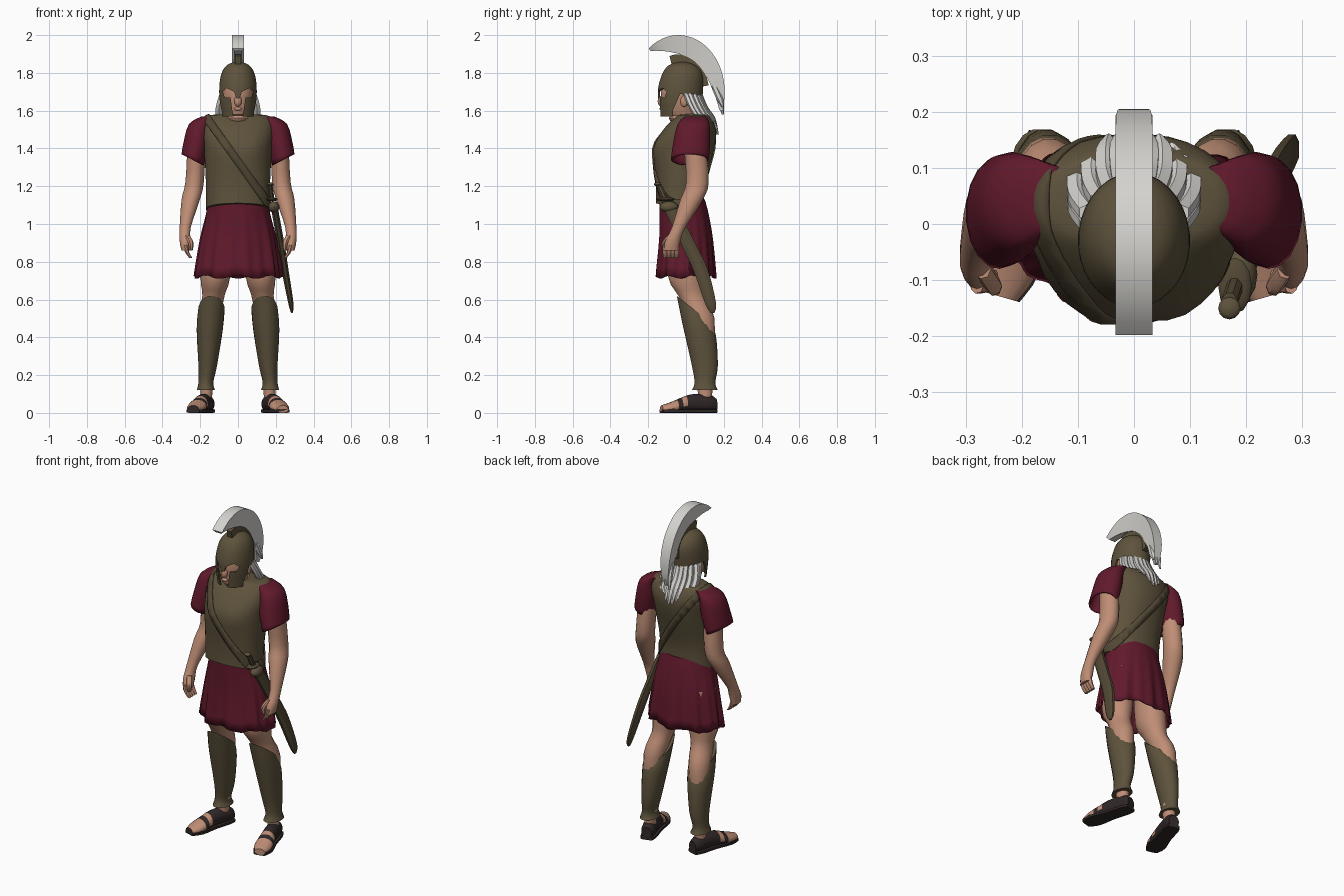
import bpy, bmesh, math, random
from mathutils import Vector

if "Cube" in bpy.data.objects:
    bpy.data.objects.remove(bpy.data.objects["Cube"], do_unlink=True)
random.seed(4)


def material(name, *rgb):
    mat = bpy.data.materials.new(name)
    mat.use_nodes = True
    mat.diffuse_color = (*rgb, 1)
    shader = mat.node_tree.nodes["Principled BSDF"]
    shader.inputs["Base Color"].default_value = (*rgb, 1)
    shader.inputs["Roughness"].default_value = .8
    return mat


BRONZE = material("aged bronze", .11, .085, .045)
SHEATH = material("dark scabbard brown", .085, .065, .035)
SKIN = material("skin", .52, .27, .18)
RED = material("crimson cloth", .12, .01, .025)
WHITE = material("white horsehair", .66, .65, .62)
LEATHER = material("black brown leather", .03, .02, .02)


def finish(name, bm, mats, rule=None, angle=40):
    bmesh.ops.recalc_face_normals(bm, faces=bm.faces)
    mesh = bpy.data.meshes.new(name)
    bm.to_mesh(mesh)
    bm.free()
    for mat in mats if isinstance(mats, list) else [mats]:
        mesh.materials.append(mat)
    for poly in mesh.polygons:
        poly.use_smooth = True
        if rule:
            poly.material_index = rule(poly.center)
    mesh.set_sharp_from_angle(angle=math.radians(angle))
    obj = bpy.data.objects.new(name, mesh)
    bpy.context.collection.objects.link(obj)
    return obj


def spline(keys, steps):
    """Smooth curve through tuples of equal length."""
    out = []
    last = len(keys) - 1
    for i in range(last):
        before, start, end, after = (keys[max(0, min(last, i + k))] for k in (-1, 0, 1, 2))
        for step in range(steps):
            t = step / steps
            out.append([q + t * ((r - p) + t * ((2*p - 5*q + 4*r - w) + t * (3*q - p - 3*r + w))) / 2
                        for p, q, r, w in zip(before, start, end, after)])
    return out + [list(keys[-1])]


def bridge(name, sections, mats, caps=(True, True), **options):
    bm = bmesh.new()
    rows = [[bm.verts.new(point) for point in section] for section in sections]
    for low, high in zip(rows, rows[1:]):
        for j in range(len(low)):
            bm.faces.new((low[j - 1], low[j], high[j], high[j - 1]))
    for row, wanted in zip((rows[0], rows[-1]), caps):
        if wanted:
            bm.faces.new(row)
    return finish(name, bm, mats, **options)


def loft(name, rings, mats, n=14, steps=3, side=1, depth=1.2, along_y=False, power=1,
         warp=None, **options):
    """Rings: x, y, z, radius, optional second radius, front tilt and outer tilt."""
    keys = []
    for x, y, z, a, *rest in rings:
        b, front, outer = (rest or [a * depth]) + [0] * (3 - len(rest or [a]))
        keys.append((x, y, z, a, b, front, outer))
    sections = []
    for x, y, z, a, b, front, outer in spline(keys, steps):
        row = []
        for j in range(n):
            turn = math.tau * (j + .5) / n
            c, s = (math.copysign(abs(f) ** power, f) for f in (math.cos(turn), math.sin(turn)))
            if along_y:
                point = Vector((x + a * c, y, z + b * s))
            else:
                point = Vector((x + a * c, y + b * s, z - front * s + outer * c))
            if warp:
                point = warp(point, turn)
            row.append((point.x * side, point.y, point.z))
        sections.append(row)
    return bridge(name, sections, mats, **options)


def blob(name, centre, radii, mat):
    bm = bmesh.new()
    bmesh.ops.create_uvsphere(bm, u_segments=12, v_segments=8, radius=1)
    bmesh.ops.scale(bm, vec=radii, verts=bm.verts)
    bmesh.ops.translate(bm, vec=centre, verts=bm.verts)
    return finish(name, bm, mat)


def solidify(obj, thickness):
    mod = obj.modifiers.new("thickness", 'SOLIDIFY')
    mod.thickness, mod.offset = thickness, -1
    return obj


def apply_all(obj):
    bpy.context.view_layer.objects.active = obj
    for mod in list(obj.modifiers):
        bpy.ops.object.modifier_apply(modifier=mod.name)


def cut(obj, ends):
    cutter = bridge("cutter", ends, BRONZE)
    cutter.hide_render = True
    mod = obj.modifiers.new("cut", 'BOOLEAN')
    mod.operation, mod.solver, mod.object = 'DIFFERENCE', 'EXACT', cutter
    apply_all(obj)
    bpy.data.objects.remove(cutter, do_unlink=True)


def overlay(name, source, mat, planes, lift):
    """Raised plate copied from a surface between cutting planes."""
    bm = bmesh.new()
    bm.from_mesh(source.data)
    for point, normal in planes:
        bmesh.ops.bisect_plane(bm, geom=bm.verts[:] + bm.edges[:] + bm.faces[:],
                               plane_co=point, plane_no=normal, clear_outer=True)
    bm.normal_update()
    for vert, move in [(vert, vert.normal * lift) for vert in bm.verts]:
        vert.co += move
    return solidify(finish(name, bm, mat), lift * 1.3)


# Cuirass with a dipped front hem and chest relief
def muscle(point, turn):
    if point.y < 0:
        spread = Vector((abs(point.x) - .08, point.z - 1.39)).length / .05
        point.y -= .01 * math.exp(-spread * spread)
    return point


cuirass = loft("cuirass", [
    (0, -.03, 1.08, .17, .13, .03), (0, -.03, 1.2, .17, .13), (0, -.01, 1.4, .18, .16),
    (0, .02, 1.5, .19, .14), (0, .04, 1.57, .17, .09), (0, .04, 1.58, .07, .07)],
    BRONZE, n=32, steps=4, power=.9, warp=muscle)

# Shoulder plates and the baldric running from right shoulder to left hip
for side, word in ((1, "left"), (-1, "right")):
    overlay(word + "_shoulder_plate", cuirass, BRONZE,
            [((side * .1, 0, 0), (-side, 0, .1)), ((0, 0, 1.43), (0, 0, -1))], .01)
slope = Vector((1.4, 0, 1)).normalized()
middle = Vector((0, 0, 1.33))
overlay("baldric", cuirass, SHEATH,
        [(middle + slope * .02, slope), (middle - slope * .02, -slope)], .007)


# Pleated skirt
def pleat(point, turn):
    flare = max(0, min(1, (1.1 - point.z) * 3))
    fold = 1 + flare * (.03 * math.sin(17 * turn) + .03 * math.sin(9 * turn + 1))
    return Vector((point.x * fold, point.y * fold, point.z + flare * math.sin(7 * turn) / 120))


solidify(loft("skirt", [(0, -.02, 1.13, .16, .12), (0, -.01, 1.05, .17, .13),
                        (0, 0, .92, .2, .14), (0, 0, .72, .23, .155)],
              RED, n=96, caps=(True, False), warp=pleat), .008)

# Head and neck
loft("head", [(0, .02, 1.5, .07), (0, 0, 1.57, .06), (0, -.03, 1.58, .06, .09),
              (0, -.03, 1.65, .08, .1), (0, -.03, 1.72, .08, .1), (0, -.02, 1.8, .06)], SKIN, n=20)
blob("neckline", (0, 0, 1.56), (.07, .09, .04), SKIN)
blob("nose", (0, -.13, 1.65), (.02, .02, .03), SKIN)
blob("lips", (0, -.13, 1.61), (.02, .01, .01), SKIN)

# Helmet shell with face opening and ear notches
helmet = loft("helmet", [
    (0, -.03, 1.57, .09), (0, -.03, 1.7, .1), (0, -.02, 1.79, .09), (0, -.02, 1.84, .06),
    (0, -.02, 1.86, .01)], BRONZE, n=32, steps=4, caps=(False, True))
solidify(helmet, .01)
apply_all(helmet)
half = [(0, 1.66), (.01, 1.67), (.02, 1.7), (.06, 1.72), (.08, 1.7), (.07, 1.67),
        (.04, 1.67), (.03, 1.6), (.01, 1.5)]
outline = half + [(-x, z) for x, z in half[:0:-1]]
cut(helmet, [[(x, y, z) for x, z in outline] for y in (-.3, -.05)])
notch = [(-.07, 1.5), (-.07, 1.6), (-.03, 1.69), (0, 1.68), (.02, 1.64), (.2, 1.62), (.2, 1.5)]
cut(helmet, [[(x, y, z) for y, z in notch] for x in (-.3, .3)])
helmet.data.set_sharp_from_angle(angle=math.radians(35))
for side, word in ((1, "left"), (-1, "right")):
    blob(word + "_ear", (side * .08, -.01, 1.65), (.01, .02, .03), SKIN)


# Crest and holder: fans swept along one elliptical arc over the helmet
def fan(name, mat, first, last, shape):
    sections = []
    for i in range(25):
        u = i / 12 - 1
        angle = math.radians(first + (last - first) * i / 24)
        inner, outer, thin, wide = shape(u)
        section = []
        for scale, half_width in ((inner, thin), (outer, wide)):
            y = .245 * scale * math.cos(angle) - .04
            z = .3 * scale * math.sin(angle) + 1.7
            ends = [(-half_width, y, z), (half_width, y, z)]
            section += ends if not section else ends[::-1]
        sections.append(section)
    return bridge(name, sections, mat)


def crest_shape(u):
    taper = 1 - max(0, u) ** 4 * .7
    return .64 + .3 * abs(u) ** 3, 1, .02 * taper, .033 * taper


fan("crest", WHITE, 130, -20, crest_shape)
fan("crest_holder", BRONZE, 107, 10, lambda u: (.45, .66, .015, .015))

# Loose hair falling on the back
for layer in (0, .02):
    for i in range(9):
        u = i / 4 - 1
        y = -.05 * u * u - layer
        tip = 1.5 + .06 * u * u + random.uniform(-.03, .02)
        loft("hair_lock", [(.08 * u, y + .07, 1.69, .02), (.1 * u, y + .1, 1.62, .02),
                           (.1 * u, y + .14, 1.56, .02), (.09 * u, y + .17, tip, .005)],
             WHITE, n=6, depth=.8, angle=25)
for side in (-1, 0, 1):
    loft("crest_tuft", [(side * .01, .15, 1.73, .015), (side * .02, .18, 1.66, .015),
                        (side * .025, .195, 1.6 + side * .02, .005)], WHITE, n=6)


# Limbs, built once for each side
def foot_colour(centre):
    toes = centre.y < -.18 and centre.z > .02
    gap = -.15 < centre.y < -.12 and centre.z > .04
    return int(toes or gap)


foot_rings = [(0, .04, .04, .03), (0, 0, .05, .04), (0, -.1, .05, .04),
              (0, -.2, .03, .05, .03), (0, -.26, .02, .03, .02)]
sole_rings = [(x, y, .01, a + .005, .01) for x, y, z, a, *rest in foot_rings]

for side, word in ((1, "left_"), (-1, "right_")):
    solidify(loft(word + "sleeve", [
        (.15, .05, 1.57, .04), (.2, .04, 1.53, .06), (.22, .03, 1.43, .07),
        (.24, .02, 1.34, .06, .1, 0, .03)],
        RED, n=18, side=side, depth=1.4, caps=(True, False)), .008)
    loft(word + "arm", [
        (.22, .05, 1.4, .05), (.23, .06, 1.22, .05), (.25, .03, 1.13, .05), (.28, -.04, .98, .03),
        (.28, -.07, .91, .03, .04), (.28, -.08, .86, .02, .04)], SKIN, side=side)
    for i in range(4):
        y = .02 * i - .11
        loft(word + "finger", [(.28, y, .89, .012), (.27, y, .85, .012), (.25, y, .82, .008)],
             SKIN, n=7, steps=2, side=side)
    loft(word + "thumb", [(.27, -.08, .94, .015), (.25, -.11, .9, .015), (.25, -.11, .86, .01)],
         SKIN, n=7, side=side)
    loft(word + "leg", [
        (.11, 0, .95, .08), (.12, 0, .72, .08), (.13, .03, .62, .06), (.15, .08, .5, .06),
        (.16, .1, .25, .04), (.17, .1, .05, .03)], SKIN, n=16, side=side)
    loft(word + "greave", [
        (.14, .04, .55, .07, .09, .07), (.15, .07, .44, .07, .09, .03), (.16, .1, .25, .05),
        (.17, .1, .16, .04), (.17, .1, .12, .05)], BRONZE, n=16, side=side, depth=1.4)

    # Sandalled foot, laid along y then turned outward about the heel
    for part in (
            loft(word + "foot", foot_rings, [LEATHER, SKIN], n=16, steps=4, side=side,
                 along_y=True, rule=foot_colour),
            loft(word + "sole", sole_rings, LEATHER, n=8, side=side, along_y=True, power=.4)):
        part.location = (side * .165, .12, 0)
        part.rotation_euler.z = side * math.radians(16)

# Sword in its scabbard at the left hip
loft("scabbard", [(.19, -.09, 1.1, .02), (.23, .02, .88, .02), (.25, .08, .75, .02),
                  (.28, .13, .58, .015), (.285, .14, .53, .005)], SHEATH, n=8, depth=2.1, angle=25)
blob("scabbard_throat", (.19, -.09, 1.09), (.03, .05, .03), BRONZE)
blob("sword_guard", (.18, -.11, 1.13), (.03, .05, .01), SHEATH)
loft("sword_grip", [(.18, -.11, 1.13, .015), (.17, -.14, 1.2, .015)], SHEATH, n=8)
blob("sword_pommel", (.17, -.15, 1.21), (.02, .02, .01), BRONZE)
